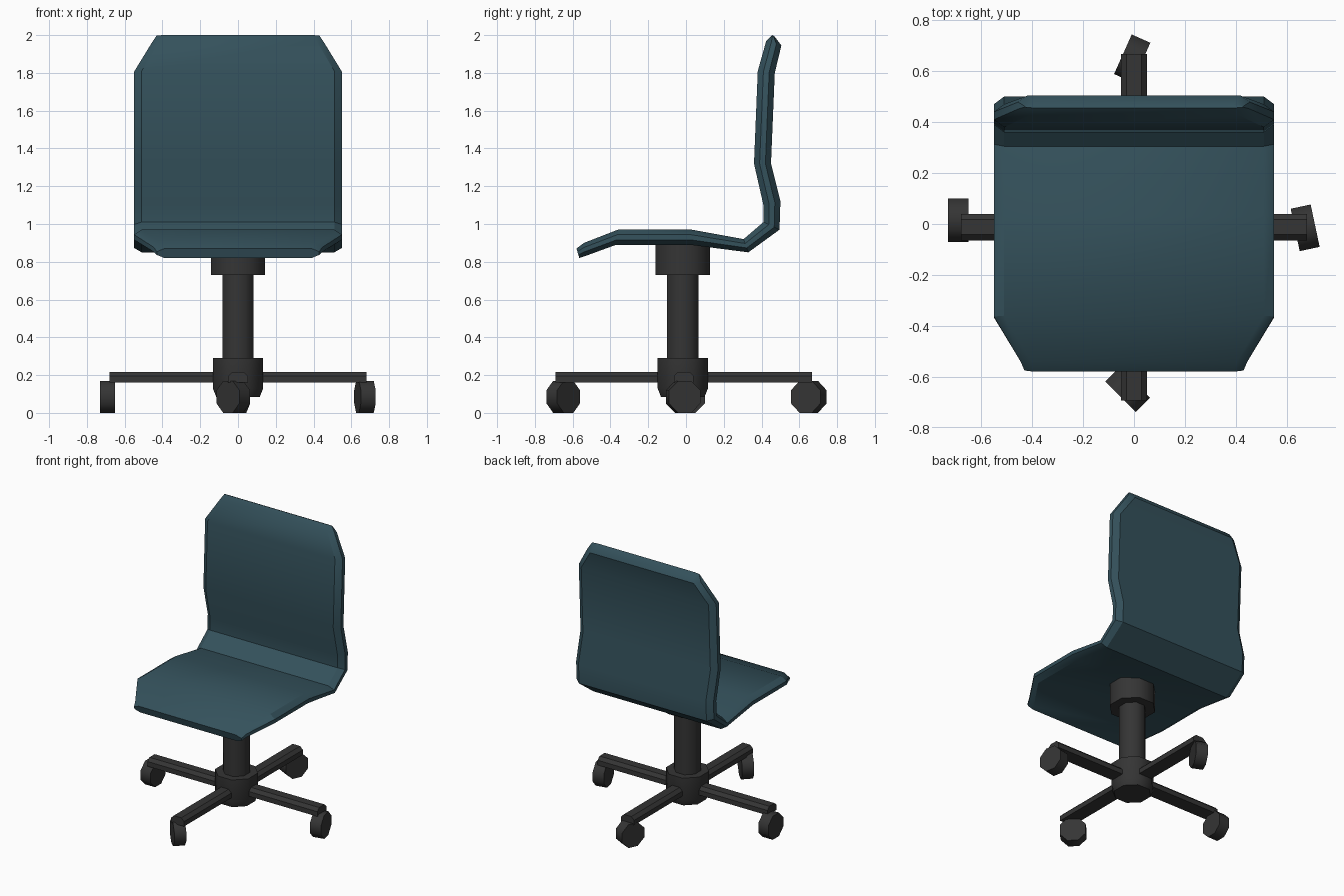
import bpy, bmesh, math
from mathutils import Matrix, Vector

if "Cube" in bpy.data.objects:
    bpy.data.objects.remove(bpy.data.objects["Cube"])


def material(name, rgb):
    m = bpy.data.materials.new(name)
    m.diffuse_color = (*rgb, 1)
    m.use_nodes = True
    m.node_tree.nodes["Principled BSDF"].inputs["Base Color"].default_value = m.diffuse_color
    return m


TEAL = material("dark teal", (0.034, 0.082, 0.105))
BLACK = material("charcoal", (0.035, 0.035, 0.035))


def finish(name, bm, mat, smooth=35):
    bmesh.ops.recalc_face_normals(bm, faces=bm.faces)
    me = bpy.data.meshes.new(name)
    bm.to_mesh(me)
    bm.free()
    me.materials.append(mat)
    ob = bpy.data.objects.new(name, me)
    bpy.context.collection.objects.link(ob)
    bpy.ops.object.select_all(action='DESELECT')
    ob.select_set(True)
    bpy.context.view_layer.objects.active = ob
    bpy.ops.object.shade_smooth_by_angle(angle=math.radians(smooth))
    return ob


def loft(name, rings, mat, smooth=35):
    """Skin a list of closed rings and cap both ends."""
    bm = bmesh.new()
    vs = [[bm.verts.new(p) for p in r] for r in rings]
    n = len(rings[0])
    for a, b in zip(vs, vs[1:]):
        for i in range(n):
            j = (i + 1) % n
            bm.faces.new((a[i], a[j], b[j], b[i]))
    bm.faces.new(vs[0])
    bm.faces.new(vs[-1])
    return finish(name, bm, mat, smooth)


# Seat and back shell: upper point, lower point (y, z), half width
stations = [
    ((-0.58, 0.87), (-0.565, 0.82), 0.43),
    ((-0.54, 0.90), (-0.54, 0.828), 0.445),
    ((-0.36, 0.97), (-0.37, 0.89), 0.55),
    ((0.03, 0.97), (0.02, 0.89), 0.55),
    ((0.305, 0.92), (0.33, 0.85), 0.55),
    ((0.41, 1.01), (0.495, 0.97), 0.55),
    ((0.41, 1.10), (0.50, 1.12), 0.55),
    ((0.36, 1.32), (0.45, 1.32), 0.55),
    ((0.38, 1.81), (0.47, 1.80), 0.55),
    ((0.425, 1.97), (0.505, 1.945), 0.455),
    ((0.455, 2.0), (0.467, 1.995), 0.43),
]


def shell_ring(top, bottom, w):
    t, b = Vector(top), Vector(bottom)
    half = [(w - 0.04, 0), (w, 0.33), (w, 0.67), (w - 0.04, 1)]
    pts = half + [(-x, k) for x, k in reversed(half)]
    return [(x, *t.lerp(b, k)) for x, k in pts]


loft("seat_shell", [shell_ring(*s) for s in stations], TEAL, 32)


# Pedestal: octagonal column with collars
def turned(name, steps, y=-0.017, n=8):
    rings = [[(r * math.cos((i + .5) * math.tau / n),
               y + r * math.sin((i + .5) * math.tau / n), z)
              for i in range(n)] for r, z in steps]
    loft(name, rings, BLACK, 50)


turned("seat_mount", [(0.155, 0.73), (0.155, 0.90)])
turned("column", [(0.09, 0.25), (0.09, 0.76)])
turned("base_hub", [(0.125, 0.085), (0.144, 0.13), (0.144, 0.29)])

# Four legs with chamfered tops
section = [(-0.052, 0.16), (0.052, 0.16), (0.052, 0.195),
           (0.03, 0.217), (-0.03, 0.217), (-0.052, 0.195)]
for k, side in enumerate(("right", "back", "left", "front")):
    rot = Matrix.Translation((0, -0.012, 0)) @ Matrix.Rotation(k * math.pi / 2, 4, 'Z')
    loft(side + "_leg", [[rot @ Vector((d, s, z)) for s, z in section]
                         for d in (0.05, 0.68)], BLACK, 30)

# Caster wheels, each swivelled differently
for side, x, y, turn in (("left", -0.69, 0.015, 0), ("right", 0.672, -0.015, 12),
                         ("front", -0.025, -0.65, 45), ("back", -0.007, 0.65, -24)):
    rot = Matrix.Translation((x, y, 0.085)) @ Matrix.Rotation(math.radians(turn), 4, 'Z')
    r = 0.085 / math.cos(math.pi / 8)
    rings = [[rot @ Vector((d, r * math.cos((i + .5) * math.tau / 8),
                            r * math.sin((i + .5) * math.tau / 8)))
              for i in range(8)] for d in (-0.04, 0.04)]
    loft(side + "_wheel", rings, BLACK, 50)
